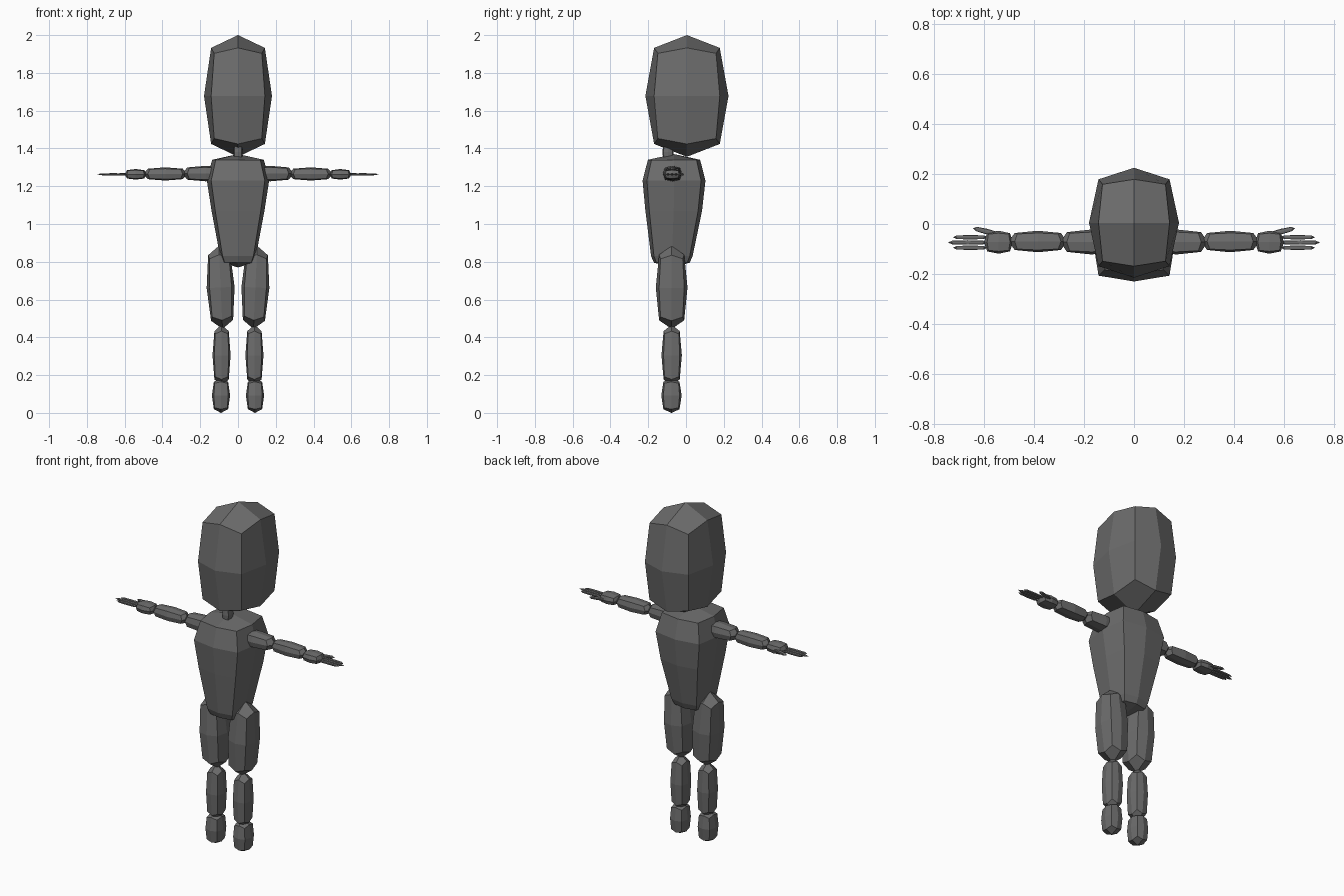
import bpy, bmesh
from mathutils import Vector, Matrix

cube = bpy.data.objects.get("Cube")
if cube:
    bpy.data.objects.remove(cube)

grey = bpy.data.materials.new("dark_grey")
grey.use_nodes = True
grey.diffuse_color = (0.15, 0.15, 0.15, 1)
grey.node_tree.nodes["Principled BSDF"].inputs["Base Color"].default_value = (0.15, 0.15, 0.15, 1)

# How far out a grid point sits: face centre, edge middle, corner
ROUNDING = {1: 1.0, 2: 0.79, 3: 0.70}


def pod(name, centre, half, turn=None, shape=None):
    """Rounded box with 2 x 2 faces per side; shape adjusts each point."""
    bm = bmesh.new()
    bmesh.ops.create_cube(bm, size=2)
    bmesh.ops.subdivide_edges(bm, edges=bm.edges[:], cuts=1, use_grid_fill=True)
    for v in bm.verts:
        grid = Vector([round(c) for c in v.co])
        p = grid * ROUNDING[sum(abs(int(c)) for c in grid)]
        p = Vector([p[i] * half[i] for i in range(3)])
        if turn:
            p = turn @ p
        p += Vector(centre)
        v.co = shape(grid, p) if shape else p
    bmesh.ops.recalc_face_normals(bm, faces=bm.faces[:])
    mesh = bpy.data.meshes.new(name)
    bm.to_mesh(mesh)
    bm.free()
    mesh.materials.append(grey)
    obj = bpy.data.objects.new(name, mesh)
    bpy.context.collection.objects.link(obj)
    return obj


def torso_shape(grid, p):
    """Broad shoulders tapering to a narrow waist."""
    width, front, back = {1: (0.165, -0.23, 0.103),
                          0: (0.14, -0.215, 0.085),
                          -1: (0.095, -0.185, 0.035)}[int(grid.z)]
    middle, depth = (front + back) / 2, (back - front) / 2
    inset = 0.86 if grid.x and grid.y else 1.0
    return Vector((grid.x * width * inset, middle + grid.y * depth * inset, p.z))


def torso():
    obj = pod("torso", (0, 0, 1.0), (1, 1, 0.23), shape=torso_shape)
    bm = bmesh.new()
    bm.from_mesh(obj.data)
    bm.verts.ensure_lookup_table()
    # Place the rings, then add a chamfered rim at the shoulders and hips
    heights = {1: 1.23, 0: 1.07, -1: 0.83}
    for v in bm.verts:
        level = (v.co.z > 1.05) - (v.co.z < 0.95)
        v.co.z = heights[level]
    for sign, rim, tip, scale in ((1, 1.34, 1.37, 0.83), (-1, 0.795, 0.77, 0.86)):
        cap = [f for f in bm.faces if f.normal.z * sign > 0.9]
        out = bmesh.ops.extrude_face_region(bm, geom=cap)["geom"]
        verts = [g for g in out if isinstance(g, bmesh.types.BMVert)]
        bmesh.ops.delete(bm, geom=cap, context='FACES')
        y_mid = sum(v.co.y for v in verts) / len(verts)
        for v in verts:
            centre = abs(v.co.x) < 0.01 and abs(v.co.y - y_mid) < 0.02
            v.co = Vector((v.co.x * scale, y_mid + (v.co.y - y_mid) * scale,
                           tip if centre else rim))
        bm.normal_update()
    bmesh.ops.recalc_face_normals(bm, faces=bm.faces[:])
    bm.to_mesh(obj.data)
    bm.free()


pod("head", (0, 0.005, 1.678), (0.18, 0.22, 0.322))
pod("neck", (0, -0.095, 1.38), (0.025, 0.03, 0.075))
torso()

# Limbs, mirrored left (+x) and right (-x)
for side, s in (("left", 1), ("right", -1)):
    def limb(part, centre, half, angle=0, axis='Y'):
        x, y, z = centre
        turn = Matrix.Rotation(angle * s, 3, axis)
        pod(side + "_" + part, (x * s, y, z), half, turn)

    limb("upper_arm", (0.17, -0.072, 1.267), (0.125, 0.05, 0.041))
    limb("forearm", (0.385, -0.07, 1.265), (0.117, 0.043, 0.035))
    limb("hand", (0.542, -0.073, 1.263), (0.058, 0.046, 0.028))
    limb("index_finger", (0.655, -0.053, 1.263), (0.07, 0.009, 0.006))
    limb("middle_finger", (0.665, -0.074, 1.263), (0.08, 0.009, 0.006))
    limb("outer_finger", (0.655, -0.095, 1.263), (0.07, 0.009, 0.006))
    limb("thumb", (0.59, -0.03, 1.263), (0.055, 0.011, 0.007), 0.24, 'Z')

    limb("thigh", (0.092, -0.076, 0.664), (0.074, 0.084, 0.22), 0.045)
    limb("shin", (0.087, -0.076, 0.305), (0.048, 0.054, 0.162))
    limb("foot", (0.09, -0.077, 0.092), (0.048, 0.054, 0.092))
